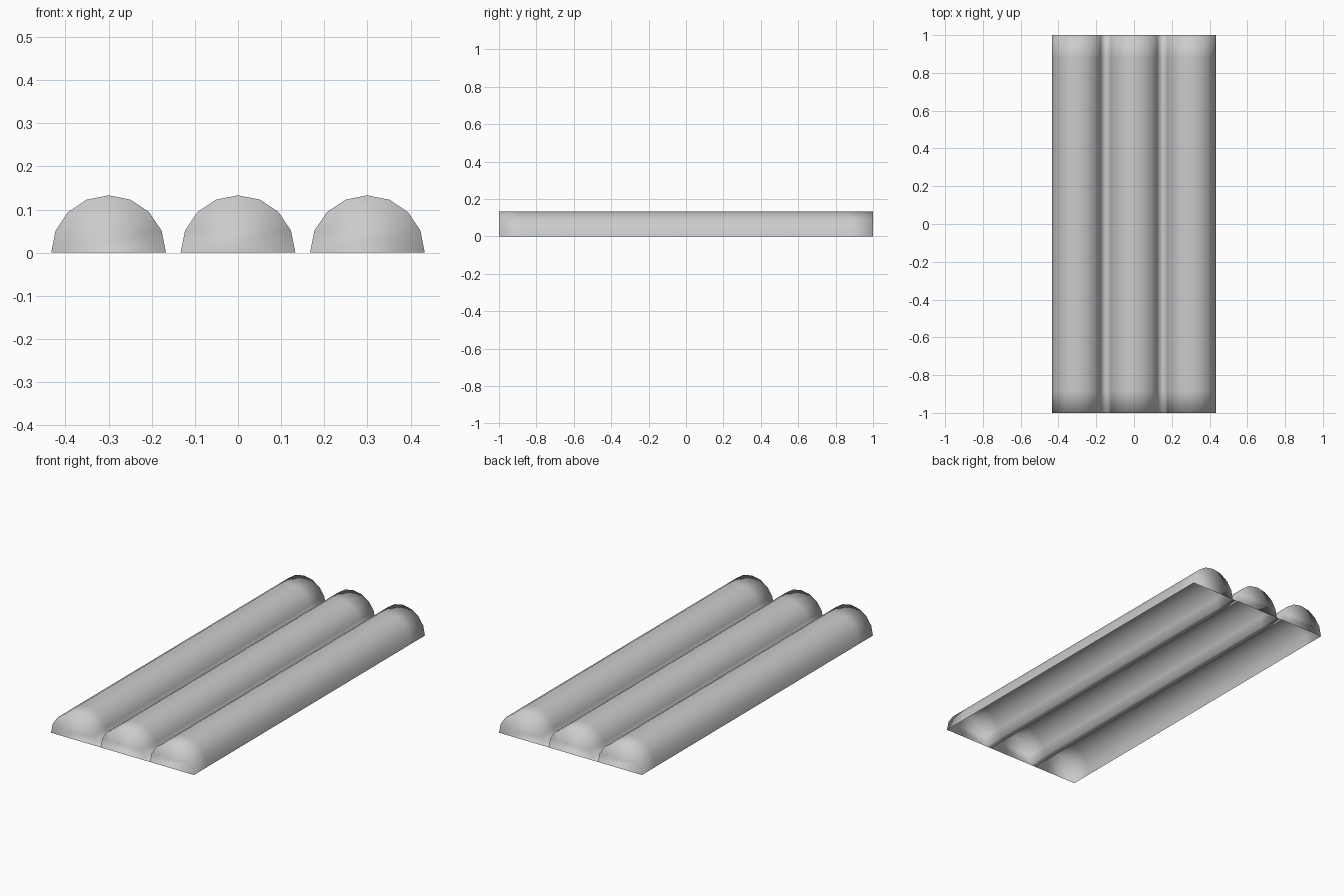
import bpy
import bmesh
from math import cos, sin, pi

if "Cube" in bpy.data.objects:
    bpy.data.objects.remove(bpy.data.objects["Cube"])

RADIUS = 0.133
SPACING = 0.3
SEGMENTS = 8
STATIONS = [-1.0, -0.88, 0.88, 1.0]  # extra loops hold the shading near the ends

bm = bmesh.new()

# Cross-section: three half-round ridges joined by flat strips at floor level
profile = []
for i in (-1, 0, 1):
    for s in range(SEGMENTS + 1):
        a = pi - pi * s / SEGMENTS
        profile.append((i * SPACING + RADIUS * cos(a), RADIUS * sin(a)))

rows = [[bm.verts.new((x, y, z)) for x, z in profile] for y in STATIONS]

# Ridge skins and connecting strips, open underneath
for a, b in zip(rows, rows[1:]):
    for k in range(len(profile) - 1):
        bm.faces.new((a[k], a[k + 1], b[k + 1], b[k]))

# Half-round end caps
n = SEGMENTS + 1
for i in range(3):
    bm.faces.new(rows[0][i * n:(i + 1) * n][::-1])
    bm.faces.new(rows[-1][i * n:(i + 1) * n])

for f in bm.faces:
    f.normal_update()
    f.smooth = True
# Face the skin upward and the caps outward
flip = [f for f in bm.faces
        if (f.normal.z < -0.001)
        or (abs(f.normal.y) > 0.9 and f.normal.y * f.calc_center_median().y < 0)]
bmesh.ops.reverse_faces(bm, faces=flip)

mesh = bpy.data.meshes.new("ridged_panel")
bm.to_mesh(mesh)
bm.free()
obj = bpy.data.objects.new("ridged_panel", mesh)
bpy.context.collection.objects.link(obj)
